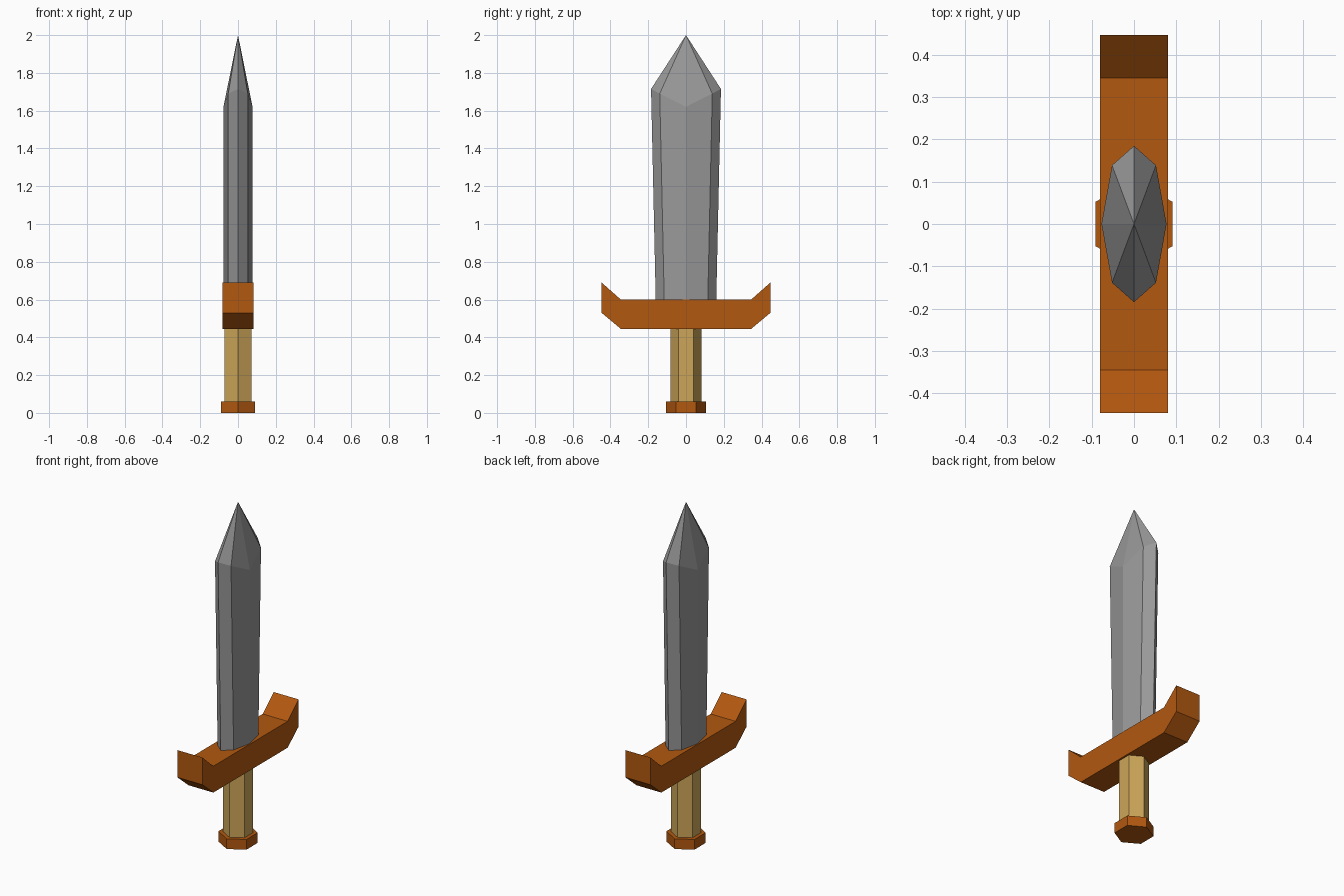
import bpy
import math

cube = bpy.data.objects.get("Cube")
if cube:
    bpy.data.objects.remove(cube, do_unlink=True)


def material(name, r, g, b):
    m = bpy.data.materials.new(name)
    m.use_nodes = True
    m.diffuse_color = (r, g, b, 1)
    bsdf = m.node_tree.nodes["Principled BSDF"]
    bsdf.inputs["Base Color"].default_value = (r, g, b, 1)
    bsdf.inputs["Roughness"].default_value = 0.7
    return m


def loft(name, rings, mat):
    """Join closed rings of points with quads and cap both ends."""
    n = len(rings[0])
    verts = [p for ring in rings for p in ring]
    faces = [(k * n + i, k * n + (i + 1) % n, (k + 1) * n + (i + 1) % n, (k + 1) * n + i)
             for k in range(len(rings) - 1) for i in range(n)]
    faces.append(tuple(reversed(range(n))))
    if len(rings[-1]) == n:
        faces.append(tuple(range(len(verts) - n, len(verts))))
    return make(name, verts, faces, mat)


def make(name, verts, faces, mat):
    mesh = bpy.data.meshes.new(name)
    mesh.from_pydata(verts, [], faces)
    mesh.materials.append(mat)
    mesh.update()
    obj = bpy.data.objects.new(name, mesh)
    bpy.context.scene.collection.objects.link(obj)
    return obj


def hexagon(radius, z):
    angles = [math.radians(90 + 60 * i) for i in range(6)]
    return [(radius * math.cos(a), radius * math.sin(a), z) for a in angles]


steel = material("grey steel", 0.32, 0.32, 0.32)
brown = material("orange brown", 0.445, 0.098, 0.005)
tan = material("tan grip", 0.61, 0.38, 0.10)

# Pommel and grip: hexagonal prisms
loft("pommel", [hexagon(0.105, 0), hexagon(0.105, 0.06)], brown)
loft("grip", [hexagon(0.081, 0.05), hexagon(0.081, 0.46)], tan)

# Crossguard: upswept bar profile extruded across x
half = [(0.345, 0.445), (0.447, 0.53), (0.447, 0.69), (0.345, 0.60)]
profile = half + [(-y, z) for y, z in reversed(half)]
loft("crossguard", [[(x, y, z) for y, z in profile] for x in (-0.081, 0.081)], brown)


# Blade: eight-sided section, widening up to sloped shoulders, then a point
def blade_ring(edge, bevel, z_edge, z_bevel, z_middle):
    return [(0.077, 0, z_middle), (0.052, bevel, z_bevel), (0, edge, z_edge),
            (-0.052, bevel, z_bevel), (-0.077, 0, z_middle), (-0.052, -bevel, z_bevel),
            (0, -edge, z_edge), (0.052, -bevel, z_bevel)]


base = blade_ring(0.16, 0.115, 0.59, 0.59, 0.59)
shoulder = blade_ring(0.185, 0.139, 1.715, 1.69, 1.62)
verts = base + shoulder + [(0, 0, 2.0)]
faces = [tuple(reversed(range(8)))]
for i in range(8):
    j = (i + 1) % 8
    faces += [(i, j, 8 + j, 8 + i), (8 + i, 8 + j, 16)]
make("blade", verts, faces, steel)
